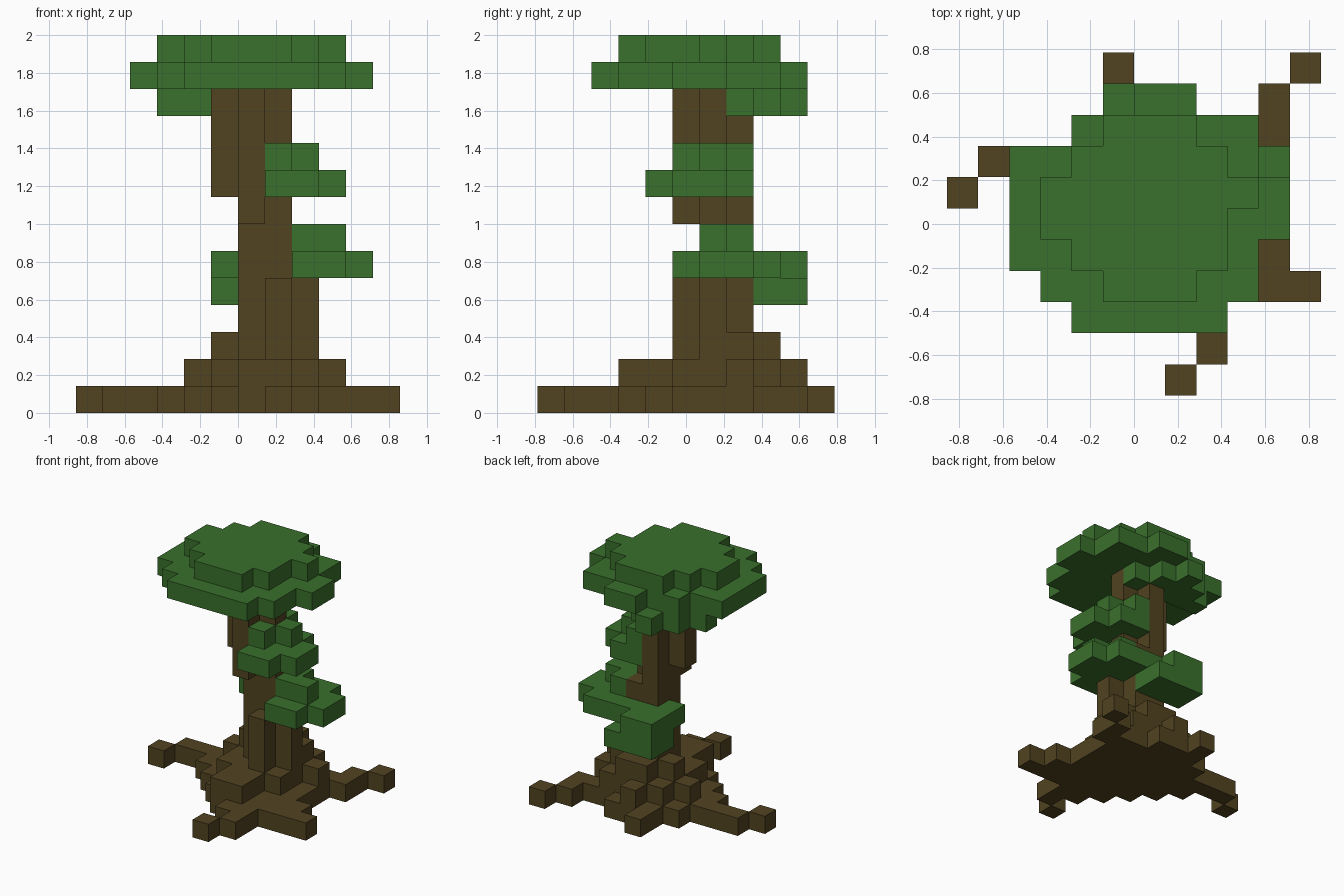
import bpy
import bmesh
from mathutils import Vector

old = bpy.data.objects.get("Cube")
if old:
    bpy.data.objects.remove(old, do_unlink=True)

UNIT = 2 / 14                         # block size
ORIGIN = Vector((0, -5.5, 0))         # grid offset in blocks
AXES = [Vector(a) for a in ((1, 0, 0), (0, 1, 0), (0, 0, 1))]


def material(name, colour):
    mat = bpy.data.materials.new(name)
    mat.use_nodes = True
    mat.diffuse_color = (*colour, 1)
    shader = next(n for n in mat.node_tree.nodes if n.type == 'BSDF_PRINCIPLED')
    shader.inputs["Base Color"].default_value = (*colour, 1)
    shader.inputs["Roughness"].default_value = 0.9
    return mat


bark = material("bark brown", (0.084, 0.056, 0.015))
leaf = material("leaf green", (0.042, 0.162, 0.025))


def layer(levels, first_row, *spans):
    """Blocks on the given levels: one inclusive x span per row, going back."""
    return {(x, first_row + i, z) for z in levels
            for i, (a, b) in enumerate(spans) for x in range(a, b + 1)}


def build(name, mat, *layers):
    """Outer skin of a group of blocks as one flat-faced mesh."""
    blocks = set().union(*layers)
    bm = bmesh.new()
    corners = {}

    def corner(p):
        key = tuple(round(c) for c in p)
        if key not in corners:
            corners[key] = bm.verts.new((Vector(key) + ORIGIN) * UNIT)
        return corners[key]

    for block in sorted(blocks):
        base = Vector(block)
        for i, n in enumerate(AXES):
            u, v = AXES[i - 2], AXES[i - 1]
            for side in (0, 1):
                near = base + n * (2 * side - 1)
                if tuple(round(c) for c in near) in blocks:
                    continue
                p = base + n * side
                loop = [p, p + u, p + u + v, p + v]
                if not side:
                    loop.reverse()
                bm.faces.new([corner(q) for q in loop])
    mesh = bpy.data.meshes.new(name)
    bm.to_mesh(mesh)
    bm.free()
    mesh.materials.append(mat)
    obj = bpy.data.objects.new(name, mesh)
    bpy.context.collection.objects.link(obj)
    return obj


# Spreading roots on the ground
build("roots", bark,
      layer([0], 0, (1, 1), (2, 2), (1, 2), (0, 5), (-1, 4), (-2, 3),
            (-3, 3), (-5, 3), (-2, 4), (-1, 1), (-1, -1)),
      layer([0], 6, (-6, -6)),
      layer([0], 9, (4, 4), (5, 5)))

# Stepped flare above the roots
build("trunk_base", bark,
      layer([1], 3, (0, 1), (0, 1), (-1, 2), (-1, 2), (-2, 3), (-1, 2), (0, 0)),
      layer([2], 5, (1, 1), (0, 2), (-1, 2), (0, 1)))

# Trunk, leaning to one side as it climbs
build("trunk", bark,
      layer([3, 4], 5, (1, 1), (0, 2), (0, 1)),
      layer([5, 6], 6, (0, 1), (0, 1)),
      layer([7], 5, (0, 0), (0, 1), (0, 0)),
      layer([8, 9, 10], 5, (0, 0), (-1, 1), (0, 0)),
      layer([11], 5, (0, 0), (-1, 1)))

# Low foliage wrapping the back of the trunk
build("lower_foliage", leaf,
      layer([4], 8, (-1, 1), (-1, 1)),
      layer([5], 5, (2, 3), (2, 4), (2, 4), (-1, 3), (-1, 0)),
      layer([5], 7, (-1, -1)),
      layer([6], 6, (2, 3), (2, 2)))

# Middle foliage on the side of the trunk
build("middle_foliage", leaf,
      layer([8], 4, (1, 2), (1, 3), (2, 3), (1, 2)),
      layer([9], 5, (1, 1), (2, 2), (1, 1)))

# Crown: hanging back part, wide disc and top cap
build("crown", leaf,
      layer([11], 7, (-3, 1), (-2, 0), (-1, -1)),
      layer([12], 2, (-2, 2), (-3, 3), (-4, 3), (-4, 4), (-4, 4),
            (-4, 3), (-2, 3), (0, 1)),
      layer([13], 3, (-1, 1), (-2, 2), (-3, 2), (-3, 3), (-2, 2), (-1, 1)))
